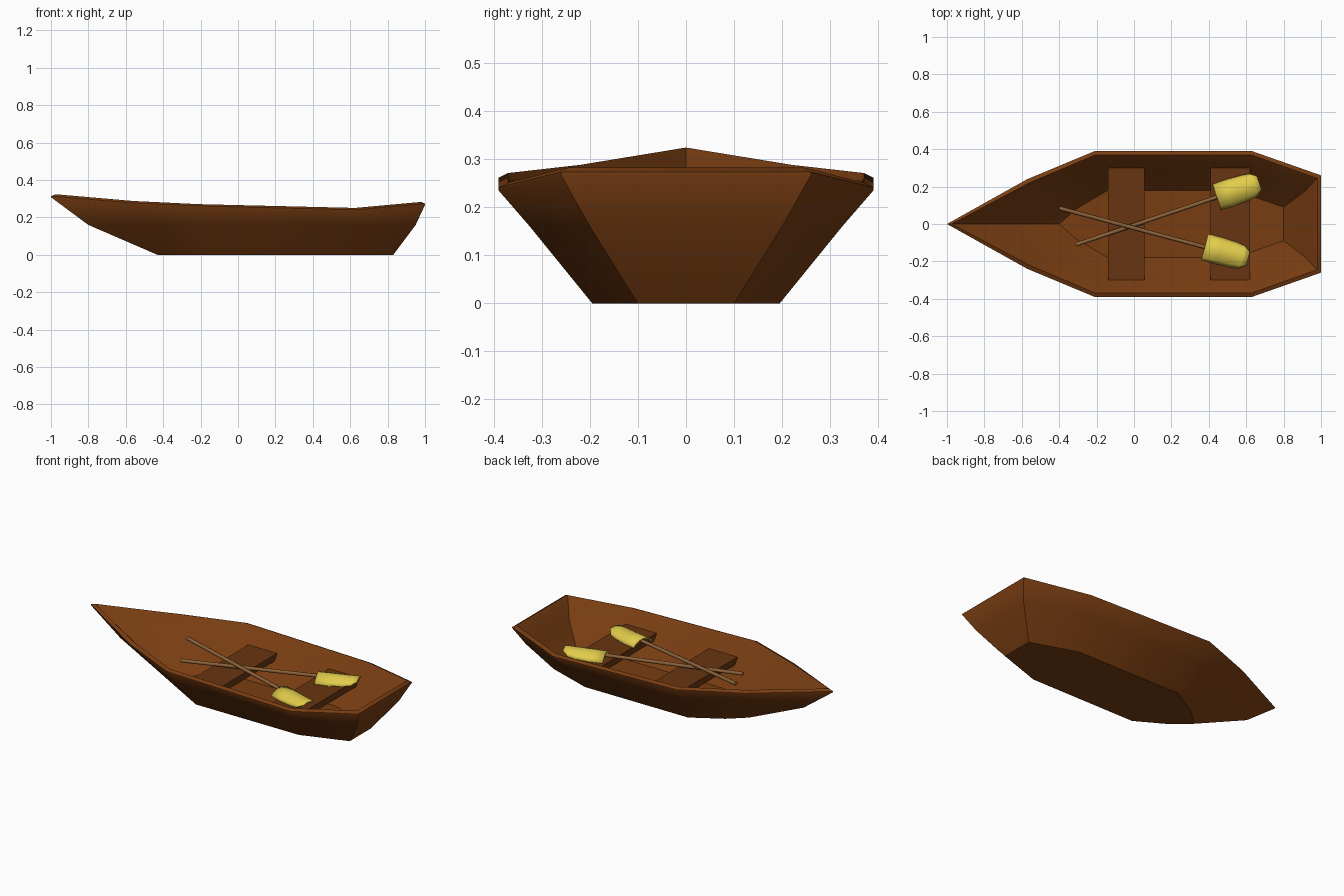
import bpy, bmesh, math
from mathutils import Vector, Matrix

if "Cube" in bpy.data.objects:
    bpy.data.objects.remove(bpy.data.objects["Cube"])


def material(name, rgb):
    m = bpy.data.materials.new(name)
    m.diffuse_color = (*rgb, 1)
    m.use_nodes = True
    m.node_tree.nodes["Principled BSDF"].inputs["Base Color"].default_value = m.diffuse_color
    return m


BROWN = material("hull_brown", (0.19, 0.047, 0.006))
SEAT = material("seat_brown", (0.14, 0.036, 0.006))
SHAFT = material("shaft_wood", (0.26, 0.12, 0.04))
YELLOW = material("blade_yellow", (0.75, 0.60, 0.07))


def finish(bm, name, mat, angle=None):
    bmesh.ops.recalc_face_normals(bm, faces=bm.faces)
    me = bpy.data.meshes.new(name)
    bm.to_mesh(me)
    bm.free()
    ob = bpy.data.objects.new(name, me)
    bpy.context.collection.objects.link(ob)
    me.materials.append(mat)
    if angle:
        bpy.ops.object.select_all(action='DESELECT')
        ob.select_set(True)
        bpy.context.view_layer.objects.active = ob
        bpy.ops.object.shade_smooth_by_angle(angle=math.radians(angle))
    return ob


# Hull: half outlines from bow to stern, mirrored and bridged from outer bottom to inner floor
sheer = [(-1, 0, .308), (-.57, .24, .272), (-.21, .39, .255), (.63, .39, .235), (1, .26, .267)]


def rim(inset, lift):
    out = []
    for (x, y, z), kx, ky in zip(sheer, (1.3, .5, .2, -.2, -1), (0, 1, 1, 1, .8)):
        out.append((x + kx * inset, y - ky * inset, z + lift))
    return out


def level(pts, z):
    return [(x, y, z) for x, y in pts]


rings = [
    level([(-.43, 0), (-.33, .09), (-.15, .195), (.55, .195), (.83, .10)], 0),
    level([(-.80, 0), (-.47, .185), (-.19, .325), (.60, .325), (.95, .20)], .16),
    sheer,
    rim(0, .006),
    rim(.020, .016),
    rim(.032, .004),
    level([(-.75, 0), (-.45, .165), (-.18, .298), (.59, .298), (.92, .18)], .17),
    level([(-.40, 0), (-.31, .08), (-.14, .18), (.54, .18), (.80, .09)], .03),
]
bm = bmesh.new()
loops = []
for half in rings:
    full = half + [(x, -y, z) for x, y, z in reversed(half[1:])]
    loops.append([bm.verts.new(p) for p in full])
for a, b in zip(loops, loops[1:]):
    n = len(a)
    for i in range(n):
        j = (i + 1) % n
        bm.faces.new((a[i], a[j], b[j], b[i]))
bm.faces.new(loops[0])
bm.faces.new(loops[-1])
finish(bm, "hull", BROWN, 40)

# Seats
for name, x0, x1 in (("middle_seat", -.14, .055), ("stern_seat", .41, .62)):
    bm = bmesh.new()
    bmesh.ops.create_cube(bm, size=1, matrix=Matrix.Translation(((x0 + x1) / 2, 0, .16))
                          @ Matrix.Diagonal((x1 - x0, .60, .04, 1)))
    finish(bm, name, SEAT)


# Oars: round shaft plus an arched blade with a rounded tip
def oar(name, start, tip):
    start, tip = Vector(start), Vector(tip)
    d = (tip - start).normalized()
    side = Vector((0, 0, 1)).cross(d).normalized()
    up = d.cross(side)
    length = (tip - start).length
    frame = Matrix((d, side, up)).transposed().to_4x4()
    frame.translation = start
    shaft_len = length - .20
    bm = bmesh.new()
    bmesh.ops.create_cone(bm, cap_ends=True, segments=8, radius1=.011, radius2=.011,
                          depth=shaft_len, matrix=Matrix.Translation((shaft_len / 2, 0, 0))
                          @ Matrix.Rotation(math.pi / 2, 4, 'Y'))
    finish(bm, name + "_shaft", SHAFT, 50).matrix_world = frame
    bm = bmesh.new()
    grid = []
    for s, w in ((0, .070), (.08, .071), (.16, .067), (.205, .061), (.24, .036)):
        row = []
        for i in range(9):
            t = i / 4 - 1
            row.append(bm.verts.new((length - .24 + s, t * w,
                                     .016 - .036 * (t * w / .07) ** 2)))
        grid.append(row)
    for a, b in zip(grid, grid[1:]):
        for i in range(8):
            bm.faces.new((a[i], b[i], b[i + 1], a[i + 1]))
    blade = finish(bm, name + "_blade", YELLOW, 40)
    blade.matrix_world = frame
    mod = blade.modifiers.new("thickness", 'SOLIDIFY')
    mod.thickness = .008
    mod.offset = 0


oar("upper_oar", (-.40, .085, .232), (.61, -.185, .198))
oar("lower_oar", (-.31, -.11, .195), (.67, .22, .208))
